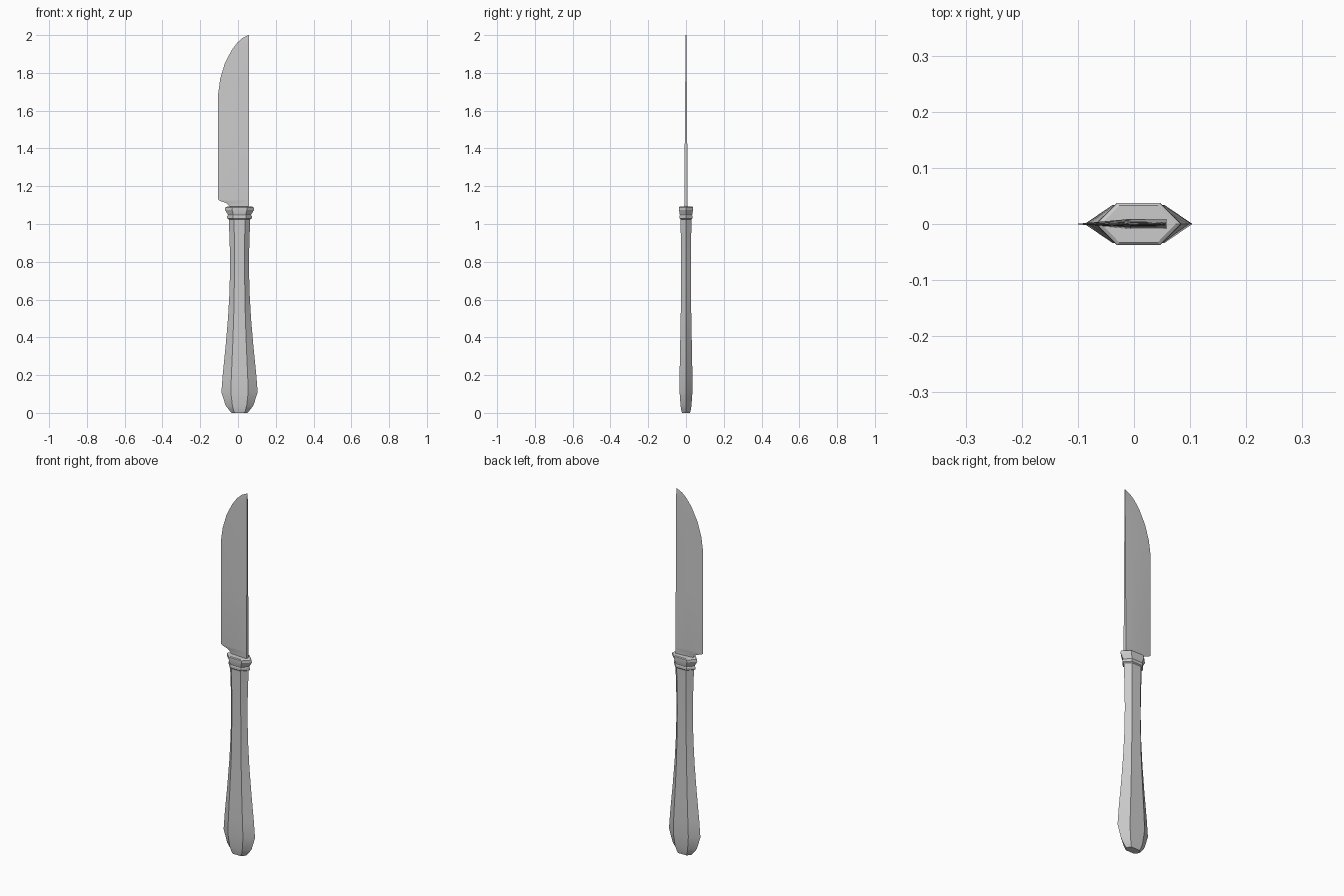
import bpy, bmesh, math

if "Cube" in bpy.data.objects:
    bpy.data.objects.remove(bpy.data.objects["Cube"])


def loft(name, rings):
    """Skin a stack of equal-sized rings and cap both ends."""
    bm = bmesh.new()
    rows = [[bm.verts.new(p) for p in ring] for ring in rings]
    n = len(rows[0])
    for a, b in zip(rows, rows[1:]):
        for i in range(n):
            j = (i + 1) % n
            bm.faces.new((a[i], a[j], b[j], b[i]))
    bm.faces.new(rows[0])
    bm.faces.new(rows[-1])
    bmesh.ops.recalc_face_normals(bm, faces=bm.faces)
    mesh = bpy.data.meshes.new(name)
    bm.to_mesh(mesh)
    bm.free()
    obj = bpy.data.objects.new(name, mesh)
    bpy.context.collection.objects.link(obj)
    bpy.ops.object.select_all(action='DESELECT')
    obj.select_set(True)
    bpy.context.view_layer.objects.active = obj
    bpy.ops.object.shade_smooth_by_angle(angle=math.radians(20))
    return obj


CX = 0.008


def hexagon(z, w, f, d):
    """Flattened hexagon: half width w, half flat width f, half depth d."""
    pts = [(w, 0), (f, d), (-f, d), (-w, 0), (-f, -d), (f, -d)]
    return [(CX + x, y, z) for x, y in pts]


# Handle: z, half width, half flat, half depth
handle = [(0, .042, .026, .021), (.015, .055, .032, .025), (.04, .074, .038, .029),
          (.11, .096, .046, .034), (.2, .089, .043, .034), (.36, .073, .036, .031),
          (.5, .061, .031, .028), (.64, .053, .028, .027), (.78, .050, .027, .026),
          (.9, .052, .027, .027), (1.03, .057, .029, .029)]
loft("handle", [hexagon(*r) for r in handle])

# Collar: thin lower band, groove, flared top
collar = [(1.025, .057, .029, .029), (1.03, .065, .034, .034), (1.042, .065, .034, .034),
          (1.047, .061, .032, .032), (1.055, .065, .034, .034), (1.075, .077, .039, .037),
          (1.088, .075, .038, .037), (1.092, .066, .034, .033)]
loft("collar", [hexagon(*r) for r in collar])

# Blade: z and cutting-edge x, with a straight thick spine
SPINE = 0.058
blade = [(1.07, -.04), (1.095, -.045), (1.11, -.06), (1.122, -.095), (1.13, -.105),
         (1.46, -.105), (1.69, -.105), (1.77, -.094), (1.85, -.07), (1.92, -.034),
         (1.96, -.004), (1.985, .024), (2.0, .055)]


def blade_ring(z, edge):
    t = .0095 - .0075 * (z - 1.07) / .93
    mid = edge + .6 * (SPINE - edge)
    tm = t * min(1, .3 + (mid - edge) / .14)
    return [(edge, 0, z), (mid, -tm, z), (SPINE, -t, z), (SPINE, t, z), (mid, tm, z)]


loft("blade", [blade_ring(*r) for r in blade])
